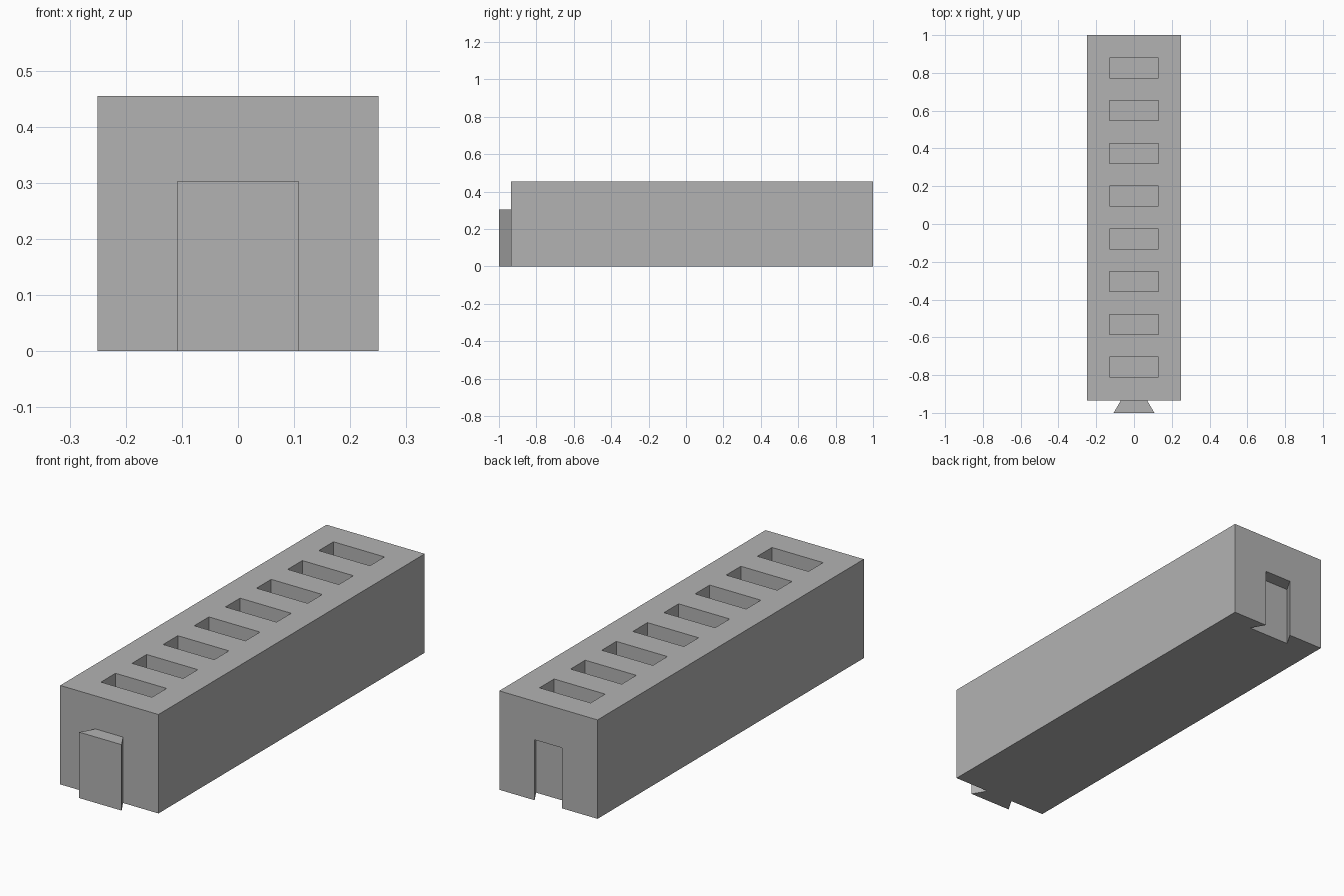
import bpy
import bmesh

cube = bpy.data.objects.get("Cube")
if cube:
    bpy.data.objects.remove(cube, do_unlink=True)

grey = bpy.data.materials.new("plain_grey")
grey.use_nodes = True
GREY = (0.45, 0.45, 0.45, 1)
grey.diffuse_color = GREY
grey.node_tree.nodes["Principled BSDF"].inputs["Base Color"].default_value = GREY


def prism(name, outline, z0, z1):
    """Extrude a flat outline in x, y upwards from z0 to z1."""
    bm = bmesh.new()
    base = bm.faces.new([bm.verts.new((x, y, z0)) for x, y in outline])
    top = bmesh.ops.extrude_face_region(bm, geom=[base])["geom"]
    bmesh.ops.translate(bm, vec=(0, 0, z1 - z0),
                        verts=[v for v in top if isinstance(v, bmesh.types.BMVert)])
    bmesh.ops.recalc_face_normals(bm, faces=bm.faces)
    mesh = bpy.data.meshes.new(name)
    bm.to_mesh(mesh)
    bm.free()
    mesh.materials.append(grey)
    obj = bpy.data.objects.new(name, mesh)
    bpy.context.collection.objects.link(obj)
    return obj


def strip(y0, half0, y1, half1):
    """Symmetric four-sided outline with its own half width at each end."""
    return [(-half0, y0), (half0, y0), (half1, y1), (-half1, y1)]


def cut(target, cutter):
    """Subtract the cutter from the target, then discard the cutter."""
    cutter.hide_render = True
    mod = target.modifiers.new("cut", "BOOLEAN")
    mod.operation = "DIFFERENCE"
    mod.solver = "EXACT"
    mod.object = cutter
    bpy.context.view_layer.objects.active = target
    bpy.ops.object.modifier_apply(modifier=mod.name)
    bpy.data.objects.remove(cutter, do_unlink=True)


FRONT, BACK, HEIGHT = -0.935, 1.0, 0.455
NECK, FLARE, DEPTH = 0.07, 0.108, 0.065

# Long block
body = prism("body", strip(FRONT, 0.25, BACK, 0.25), 0, HEIGHT)

# Row of blind rectangular pockets along the top
for i in range(8):
    y = 0.826 - 0.2262 * i
    cut(body, prism("pocket_cutter", strip(y - 0.053, 0.13, y + 0.053, 0.13),
                    HEIGHT - 0.3, HEIGHT + 0.1))

# Dovetail groove in the back, open at the bottom; outline runs past the face
slope = (FLARE - NECK) / DEPTH
cut(body, prism("groove_cutter",
                strip(BACK - DEPTH, FLARE, BACK + 0.02, NECK - slope * 0.02),
                -0.1, 0.278))

# Dovetail tongue on the front
prism("dovetail_tongue", strip(-1, FLARE, FRONT, NECK), 0, 0.303)
